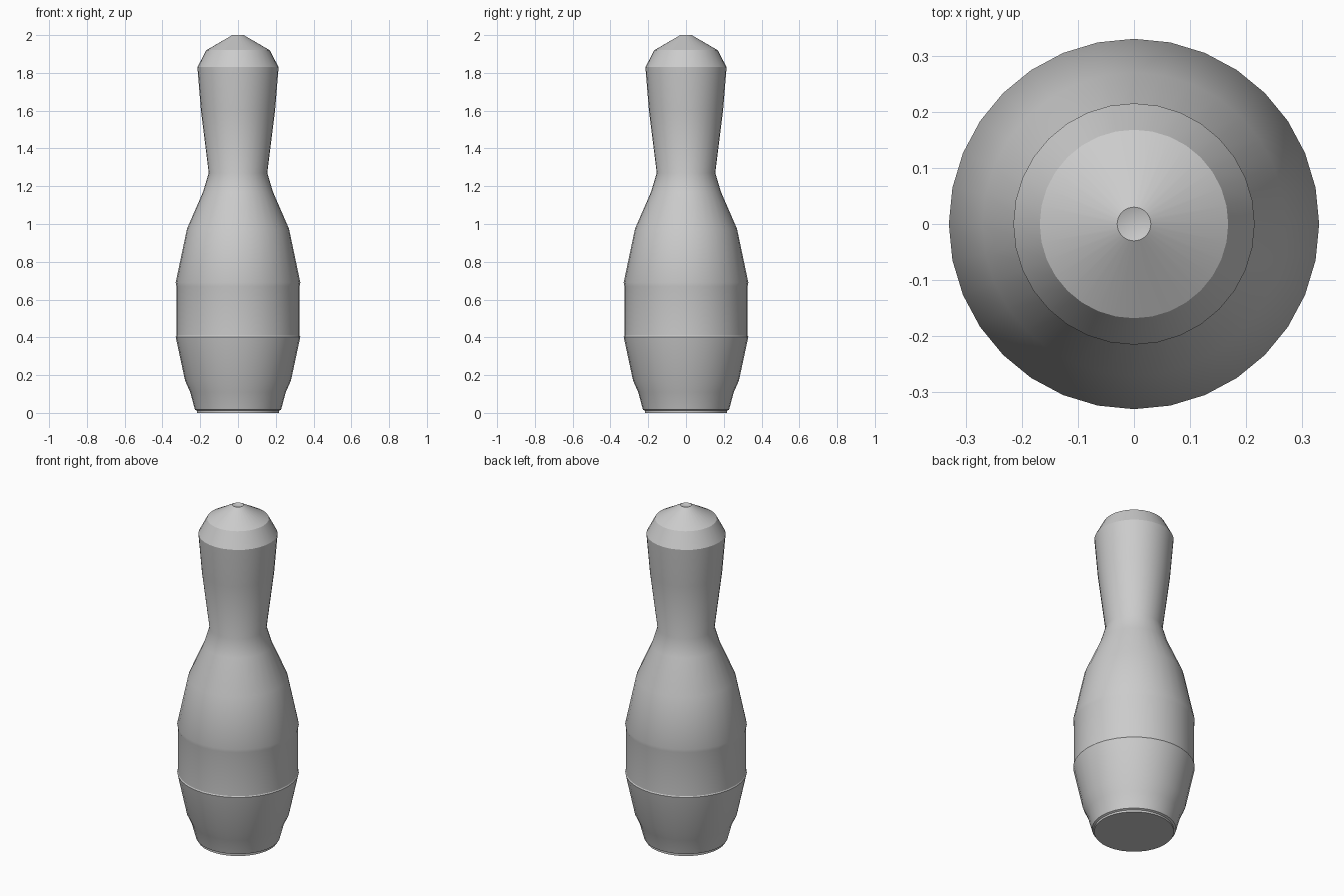
import bpy, bmesh, math

cube = bpy.data.objects.get("Cube")
if cube:
    bpy.data.objects.remove(cube, do_unlink=True)

# Single grey finish
grey = bpy.data.materials.new("plain_grey")
grey.use_nodes = True
colour = (0.6, 0.6, 0.6, 1)
grey.diffuse_color = colour
grey.node_tree.nodes["Principled BSDF"].inputs["Base Color"].default_value = colour

SIDES = 32

# Radius and height, from the base centre up to the dimple in the crown
foot = [(0, 0), (0.217, 0), (0.217, 0.012), (0.228, 0.017)]
belly = [(0.253, 0.11), (0.28, 0.17), (0.33, 0.403), (0.326, 0.409),
         (0.326, 0.67), (0.33, 0.69), (0.27, 0.975)]
neck = [(0.185, 1.17), (0.155, 1.27), (0.196, 1.6), (0.215, 1.83)]
crown = [(0.168, 1.92), (0.03, 2.0), (0, 1.99)]


def lathe(name, profile):
    bm = bmesh.new()
    verts = [bm.verts.new((r, 0, z)) for r, z in profile]
    edges = [bm.edges.new(pair) for pair in zip(verts, verts[1:])]
    bmesh.ops.spin(bm, geom=verts + edges, cent=(0, 0, 0), axis=(0, 0, 1),
                   angle=math.tau, steps=SIDES)
    bmesh.ops.remove_doubles(bm, verts=bm.verts, dist=0.0005)
    bmesh.ops.recalc_face_normals(bm, faces=bm.faces)
    mesh = bpy.data.meshes.new(name)
    bm.to_mesh(mesh)
    bm.free()
    obj = bpy.data.objects.new(name, mesh)
    bpy.context.collection.objects.link(obj)
    mesh.materials.append(grey)
    return obj


pin = lathe("bowling_pin", foot + belly + neck + crown)

# Smooth body with crisp crown, ledge and foot edges
bpy.ops.object.select_all(action="DESELECT")
pin.select_set(True)
bpy.context.view_layer.objects.active = pin
bpy.ops.object.shade_smooth_by_angle(angle=math.radians(30))
